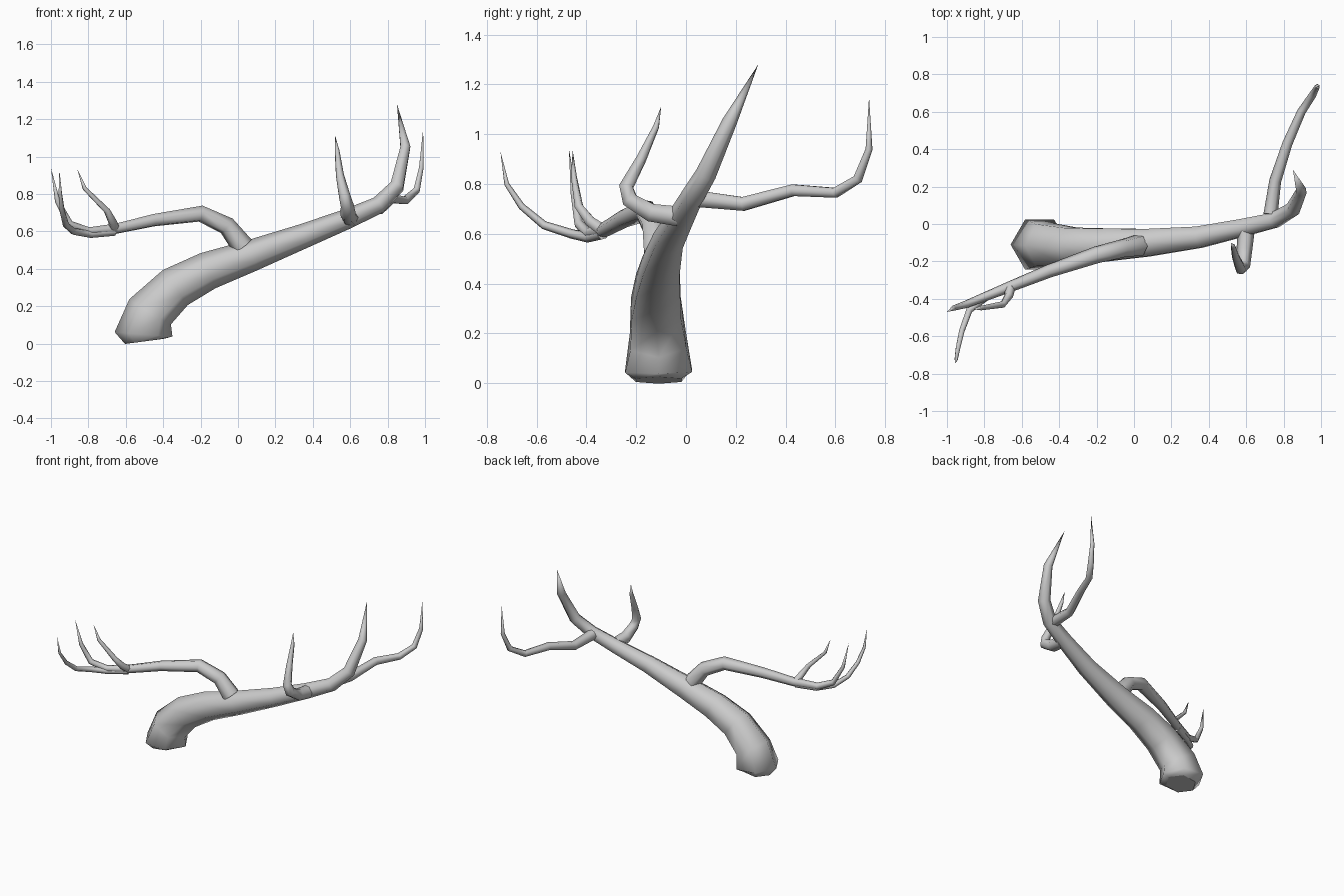
import bpy, bmesh
from math import cos, sin, pi
from mathutils import Vector

SIDES = 6


def limb(name, path):
    """Tapered six-sided tube through (x, y, z, radius) points; radius 0 closes to a tip."""
    pts = [Vector(p[:3]) for p in path]
    bm = bmesh.new()
    u = Vector((1, 0, 0))
    rings = []
    for i, p in enumerate(pts):
        r = path[i][3]
        if r == 0:
            rings.append([bm.verts.new(p)])
            continue
        t = Vector()
        if i > 0:
            t += (p - pts[i - 1]).normalized()
        if i < len(pts) - 1:
            t += (pts[i + 1] - p).normalized()
        t.normalize()
        u = (u - t * u.dot(t)).normalized()
        v = t.cross(u)
        rings.append([bm.verts.new(p + r * (u * cos(a) + v * sin(a)))
                      for a in (2 * pi * k / SIDES for k in range(SIDES))])
    bm.faces.new(rings[0][::-1])
    for a, b in zip(rings, rings[1:]):
        for k in range(SIDES):
            n = (k + 1) % SIDES
            if len(b) == 1:
                bm.faces.new((a[k], a[n], b[0]))
            else:
                bm.faces.new((a[k], a[n], b[n], b[k]))
    bmesh.ops.recalc_face_normals(bm, faces=bm.faces)
    for f in bm.faces:
        f.smooth = len(f.verts) < SIDES
    me = bpy.data.meshes.new(name)
    bm.to_mesh(me)
    bm.free()
    ob = bpy.data.objects.new(name, me)
    bpy.context.collection.objects.link(ob)
    return ob


# Leaning trunk, ending in the tall right-hand tip
limb("trunk", [
    (-.50, -.11, .012, .105), (-.505, -.11, .05, .155), (-.47, -.112, .17, .13),
    (-.335, -.12, .30, .115), (-.16, -.112, .39, .102), (.07, -.10, .47, .085),
    (.35, -.07, .575, .066), (.58, -.02, .665, .054), (.75, .02, .74, .047),
    (.85, .08, .84, .042), (.895, .175, 1.05, .03), (.85, .29, 1.28, 0)])

# Long left branch and its two twigs
limb("left_branch", [
    (.025, -.115, .52, .06), (-.06, -.13, .63, .05), (-.20, -.165, .695, .046),
    (-.45, -.25, .66, .036), (-.65, -.33, .615, .03), (-.80, -.39, .60, .024),
    (-.90, -.43, .64, .02), (-.965, -.45, .76, .014), (-1.0, -.47, .94, 0)])
limb("left_front_twig", [
    (-.66, -.335, .60, .024), (-.79, -.39, .585, .021), (-.88, -.46, .60, .019),
    (-.92, -.57, .635, .017), (-.94, -.66, .71, .014), (-.95, -.72, .80, .01),
    (-.955, -.745, .93, 0)])
limb("left_inner_twig", [
    (-.66, -.335, .615, .028), (-.67, -.385, .65, .024), (-.70, -.43, .71, .018),
    (-.82, -.45, .83, .012), (-.86, -.455, .935, 0)])

# Short hooked branch at the front
limb("front_branch", [
    (.60, -.03, .67, .046), (.59, -.14, .685, .042), (.585, -.225, .735, .036),
    (.57, -.24, .79, .031), (.545, -.18, .90, .022), (.53, -.12, 1.03, .013),
    (.52, -.10, 1.11, 0)])

# Long branch reaching to the back
limb("back_branch", [
    (.73, .05, .74, .038), (.755, .23, .72, .032), (.82, .43, .775, .027),
    (.895, .60, .765, .023), (.955, .69, .82, .02), (.98, .735, .94, .014),
    (.99, .735, 1.15, 0)])
